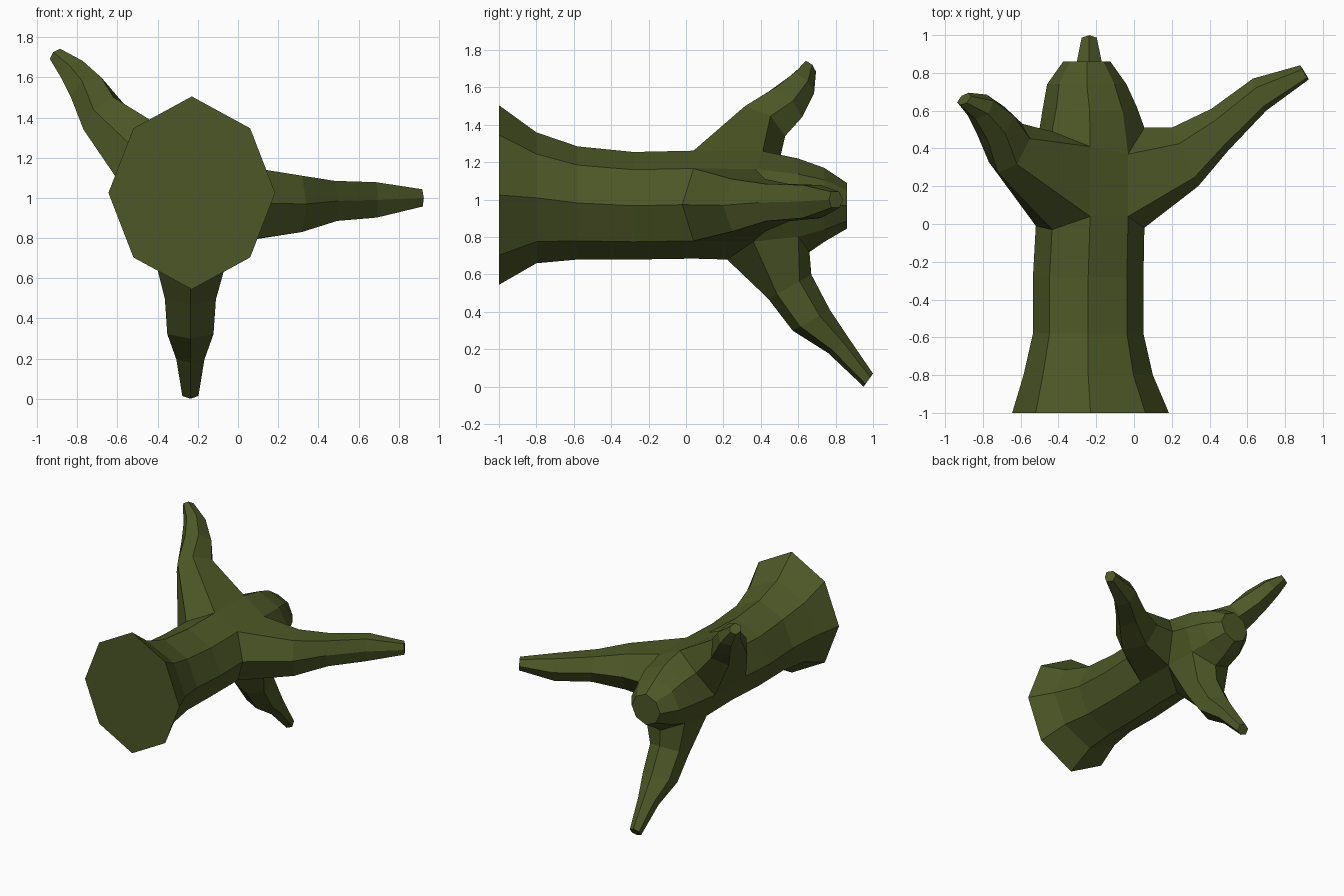
import bpy, bmesh
from mathutils import Vector

if "Cube" in bpy.data.objects:
    bpy.data.objects.remove(bpy.data.objects["Cube"])

bm = bmesh.new()

# Trunk rings: y, left x, right x, top z, bottom z
rings_spec = [
    (-1.00, -0.645, 0.185, 1.505, 0.545),
    (-0.80, -0.585, 0.100, 1.360, 0.660),
    (-0.58, -0.535, 0.050, 1.285, 0.680),
    (-0.28, -0.535, 0.050, 1.255, 0.680),
    (0.04, -0.520, 0.055, 1.262, 0.685),
    (0.38, -0.520, 0.055, 1.260, 0.680),
    (0.60, -0.485, 0.015, 1.220, 0.720),
    (0.74, -0.460, -0.040, 1.170, 0.775),
    (0.86, -0.375, -0.125, 1.090, 0.845),
]
# Forward/backward shifts of single ring corners where branches join
# corner order: top, top right, right, bottom right, bottom, bottom left, left, top left
shifts = {
    4: (0, 0, -0.06, 0, 0, 0, -0.05, -0.07),
    5: (0.03, -0.01, 0.13, -0.02, -0.16, -0.02, 0.0, 0.11),
    6: (0, 0, 0.02, 0, 0.06, 0, 0, 0.02),
}
D = 0.70
corners = [(0, 1), (D, 0.67), (1, 0), (D, -0.67), (0, -1), (-D, -0.67), (-1, 0), (-D, 0.67)]

rings = []
for i, (y, x0, x1, top, bot) in enumerate(rings_spec):
    xc, zc = (x0 + x1) / 2, (top + bot) / 2
    w, h = (x1 - x0) / 2, (top - bot) / 2
    sh = shifts.get(i, (0,) * 8)
    rings.append([bm.verts.new((xc + w * cx, y + sh[k], zc + h * cz))
                  for k, (cx, cz) in enumerate(corners)])

# Trunk skin, leaving two-quad openings for the branches
openings = {(4, 1), (4, 2), (5, 3), (5, 4), (4, 6), (4, 7)}
for i in range(len(rings) - 1):
    for k in range(8):
        if (i, k) not in openings:
            n = (k + 1) % 8
            bm.faces.new((rings[i][k], rings[i][n], rings[i + 1][n], rings[i + 1][k]))
bm.faces.new(rings[0])
bm.faces.new(rings[-1])


def branch(ring, a, b, c, sections, front=0.6, back=0.45):
    """Six-sided branch grown from the opening at corners a, b, c.
    sections: (front edge point, back edge point, half thickness)"""
    r0, r1 = rings[ring], rings[ring + 1]
    prev = [r0[b], r0[a], r1[a], r1[b], r1[c], r0[c]]
    side = prev[1].co - prev[5].co
    centre = sum((v.co for v in prev), Vector()) / 6
    for f, k, t in sections:
        f, k = Vector(f), Vector(k)
        mid, u = (f + k) / 2, (f - k) / 2
        v = (mid - centre).cross(u).normalized() * t
        if v.dot(side) < 0:
            v = -v
        new = [bm.verts.new(p) for p in (
            f, mid + u * front + v, mid - u * back + v,
            k, mid - u * back - v, mid + u * front - v)]
        for j in range(6):
            n = (j + 1) % 6
            bm.faces.new((prev[j], prev[n], new[n], new[j]))
        prev, centre = new, mid
    bm.faces.new(prev)


# Right branch
branch(4, 1, 2, 3, [
    ((0.34, 0.20, 0.97), (0.20, 0.51, 0.97), 0.14),
    ((0.50, 0.39, 0.985), (0.41, 0.61, 0.985), 0.10),
    ((0.70, 0.60, 0.99), (0.63, 0.77, 0.99), 0.088),
    ((0.925, 0.765, 1.0), (0.88, 0.84, 1.0), 0.043)], front=0.7)

# Lower branch
X = -0.237
branch(5, 3, 4, 5, [
    ((X, 0.44, 0.47), (X, 0.67, 0.60), 0.127),
    ((X, 0.57, 0.30), (X, 0.77, 0.41), 0.115),
    ((X, 0.76, 0.18), (X, 0.87, 0.26), 0.07),
    ((X, 0.95, 0.0), (X, 1.0, 0.07), 0.04)])

# Upper left branch
branch(4, 6, 7, 0, [
    ((-0.72, 0.27, 1.44), (-0.59, 0.53, 1.34), 0.11),
    ((-0.775, 0.445, 1.58), (-0.685, 0.62, 1.44), 0.09),
    ((-0.84, 0.555, 1.66), (-0.78, 0.685, 1.57), 0.068),
    ((-0.92, 0.63, 1.725), (-0.875, 0.695, 1.685), 0.036)])

bmesh.ops.recalc_face_normals(bm, faces=bm.faces[:])
mesh = bpy.data.meshes.new("branching_trunk")
bm.to_mesh(mesh)
bm.free()
obj = bpy.data.objects.new("branching_trunk", mesh)
bpy.context.collection.objects.link(obj)

mat = bpy.data.materials.new("olive_green")
mat.diffuse_color = (0.075, 0.097, 0.02, 1)
mat.use_nodes = True
mat.node_tree.nodes["Principled BSDF"].inputs["Base Color"].default_value = mat.diffuse_color
mesh.materials.append(mat)
